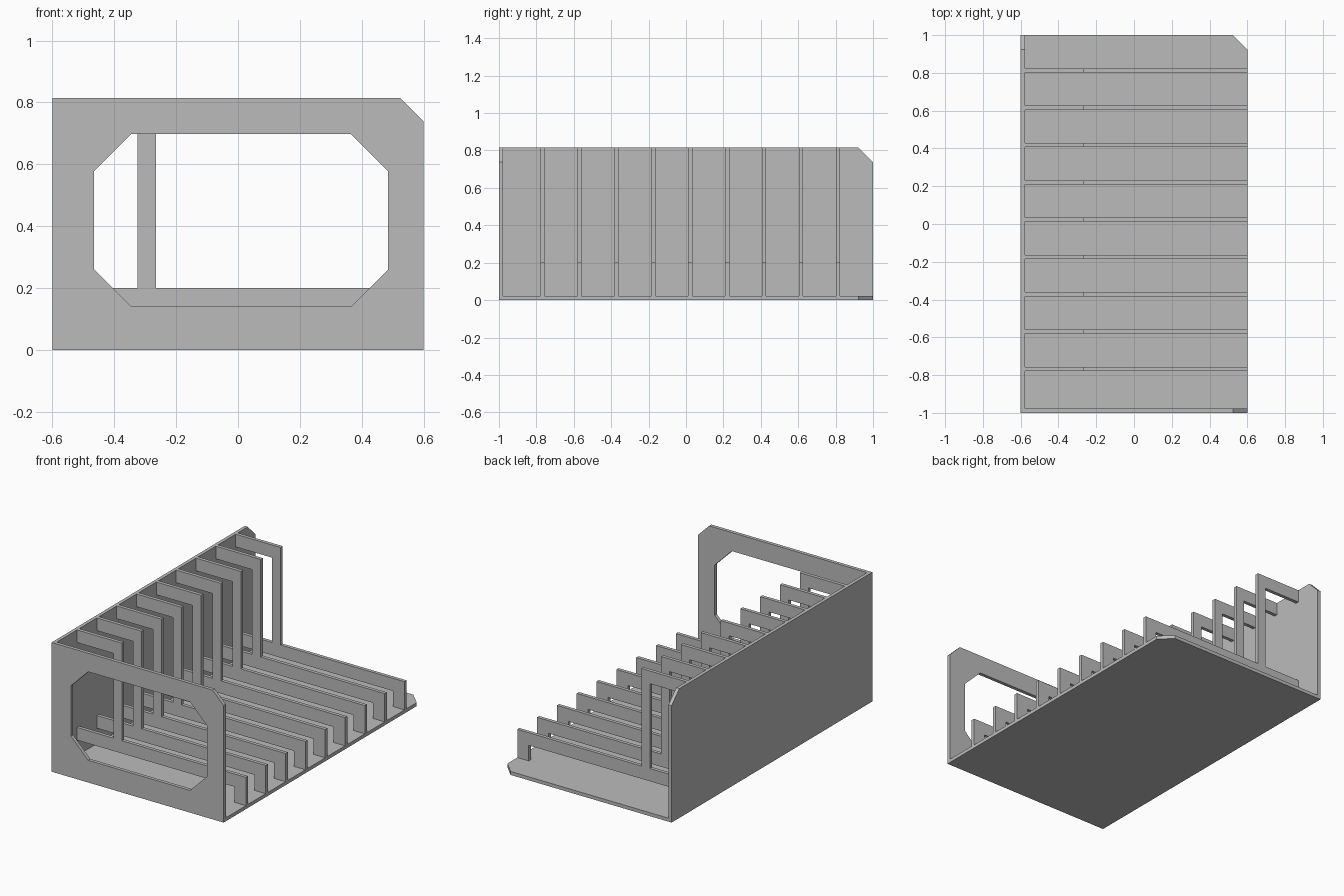
import bpy, bmesh
from mathutils import Vector

cube = bpy.data.objects.get("Cube")
if cube:
    bpy.data.objects.remove(cube)

W, D, H, T = 0.6, 1.0, 0.815, 0.022   # half width, half depth, height, sheet thickness
C = 0.077                             # corner chamfer

grey = bpy.data.materials.new("plain_grey")
grey.use_nodes = True
colour = (0.5, 0.5, 0.5, 1)
grey.diffuse_color = colour
grey.node_tree.nodes["Principled BSDF"].inputs["Base Color"].default_value = colour


def sheet(name, outline, place, direction, thickness=T):
    """Extrude a flat outline; place maps (u, v) to a 3D point."""
    bm = bmesh.new()
    face = bm.faces.new([bm.verts.new(place(u, v)) for u, v in outline])
    ext = bmesh.ops.extrude_face_region(bm, geom=[face])
    moved = [g for g in ext["geom"] if isinstance(g, bmesh.types.BMVert)]
    bmesh.ops.translate(bm, verts=moved, vec=Vector(direction) * thickness)
    bmesh.ops.recalc_face_normals(bm, faces=bm.faces)
    mesh = bpy.data.meshes.new(name)
    bm.to_mesh(mesh)
    bm.free()
    mesh.materials.append(grey)
    obj = bpy.data.objects.new(name, mesh)
    bpy.context.collection.objects.link(obj)
    return obj


def clipped(u0, u1, v0, v1):
    """Rectangle with its far corner cut off."""
    return [(u0, v0), (u1, v0), (u1, v1 - C), (u1 - C, v1), (u0, v1)]


# Three outer sheets, each with one clipped corner
floor = sheet("floor", clipped(-W, W, -D + T, D), lambda u, v: (u, v, 0), (0, 0, 1))
side_wall = sheet("side_wall", clipped(-D + T, D, T, H), lambda u, v: (-W, u, v), (1, 0, 0))
front_panel = sheet("front_panel", clipped(-W, W, 0, H), lambda u, v: (u, -D, v), (0, 1, 0))

# Eight-sided window in the front panel
l, r, b, t, k = -0.465, 0.485, 0.14, 0.698, 0.12
octagon = [(l + k, b), (r - k, b), (r, b + k), (r, t - k),
           (r - k, t), (l + k, t), (l, t - k), (l, b + k)]
cutter = sheet("window_cutter", octagon, lambda u, v: (u, -D - 0.1, v), (0, 1, 0), 0.2)
cutter.hide_render = True
cutter.hide_viewport = True
cutter.display_type = 'WIRE'
cut = front_panel.modifiers.new("window", 'BOOLEAN')
cut.object = cutter
cut.solver = 'EXACT'

# Row of dividers: low rail with a foot, upright post and top arm to the wall
x0, p0, p1, bar = -W + T, -0.325, -0.265, 0.08
rail = 0.2
profile = [(x0, rail - bar), (W - bar, rail - bar), (W - bar, T), (W, T), (W, rail),
           (p1, rail), (p1, H), (x0, H), (x0, H - bar), (p0, H - bar), (p0, rail), (x0, rail)]
for i in range(9):
    y = -0.778 + i * 0.1975
    sheet(f"divider_{i + 1}", profile, lambda u, v: (u, y, v), (0, 1, 0))
